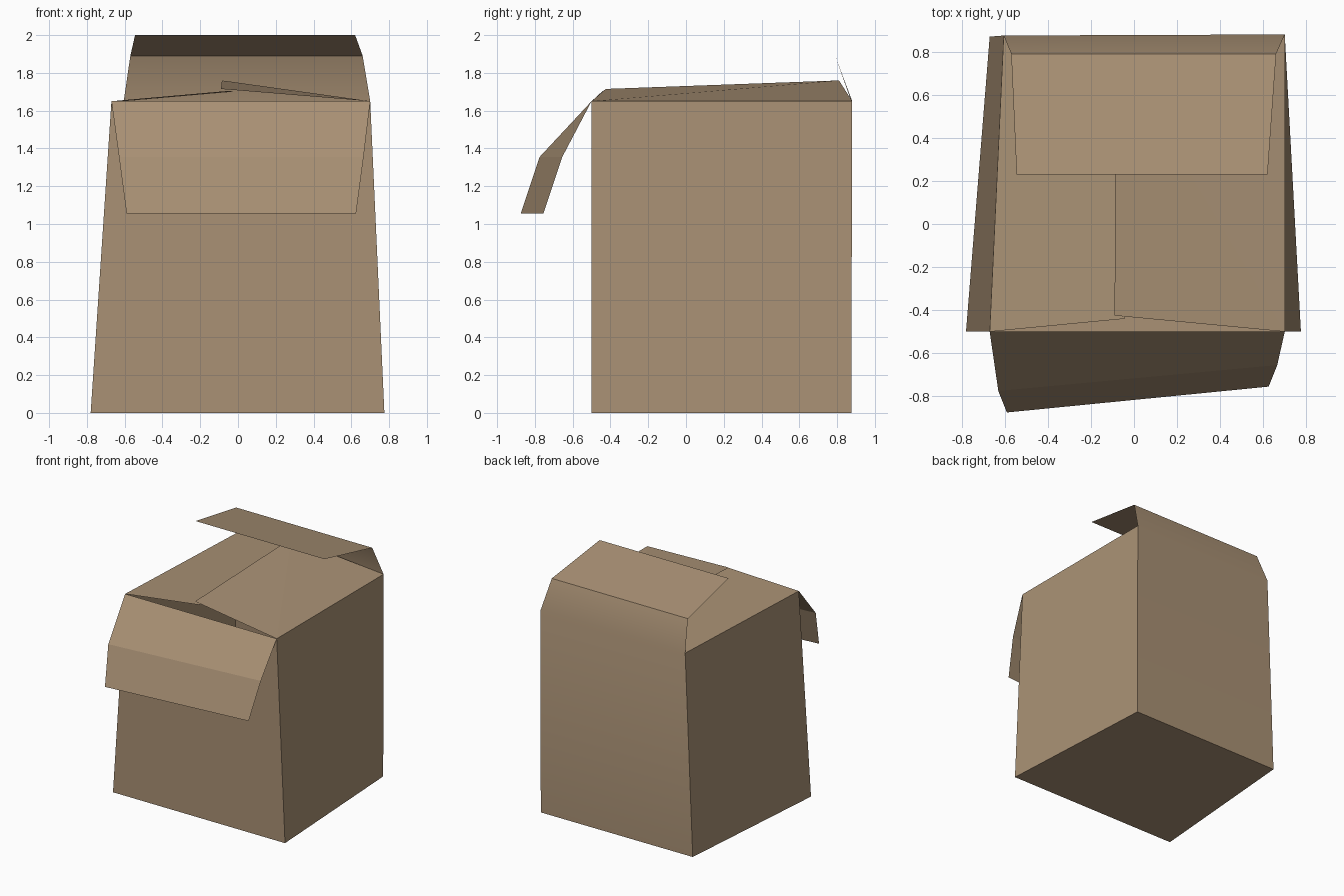
import bpy, bmesh, math

if "Cube" in bpy.data.objects:
    bpy.data.objects.remove(bpy.data.objects["Cube"])

# Single cardboard colour
card = bpy.data.materials.new("cardboard tan")
card.diffuse_color = (0.40, 0.285, 0.178, 1.0)
card.use_nodes = True
card.node_tree.nodes["Principled BSDF"].inputs["Base Color"].default_value = card.diffuse_color


def sheet(name, rows, smooth=False, diagonal=False):
    """Thin card strip: each row is a (left, right) pair of points, joined row to row."""
    bm = bmesh.new()
    pairs = [[bm.verts.new(p) for p in row] for row in rows]
    for (a, b), (c, d) in zip(pairs, pairs[1:]):
        if diagonal:                      # crease from a to d
            bm.faces.new((a, b, d))
            bm.faces.new((a, d, c))
        else:
            bm.faces.new((a, b, d, c))
    mesh = bpy.data.meshes.new(name)
    bm.to_mesh(mesh)
    bm.free()
    mesh.materials.append(card)
    ob = bpy.data.objects.new(name, mesh)
    bpy.context.collection.objects.link(ob)
    if smooth:
        bpy.ops.object.select_all(action='DESELECT')
        ob.select_set(True)
        bpy.context.view_layer.objects.active = ob
        bpy.ops.object.shade_smooth_by_angle(angle=math.radians(30))
    return ob


# Box corners: front/back, left/right, bottom/top
H = 1.65
fl0, fr0 = (-0.78, -0.50, 0), (0.775, -0.50, 0)
bl0, br0 = (-0.67, 0.87, 0), (0.70, 0.875, 0)
fl1, fr1 = (-0.67, -0.50, H), (0.70, -0.50, H)
bl1, br1 = (-0.605, 0.875, H), (0.70, 0.88, H)

# Body panels
sheet("bottom_panel", [(bl0, br0), (fl0, fr0)])
sheet("front_panel", [(fl0, fr0), (fl1, fr1)])
sheet("right_panel", [(fr0, br0), (fr1, br1)])
sheet("left_panel", [(bl0, fl0), (bl1, fl1)])

# Back panel runs softly into its raised, folded flap
sheet("back_panel_and_flap", [
    (br0, bl0),
    (br1, bl1),
    ((0.66, 0.79, 1.89), (-0.57, 0.79, 1.89)),
    ((0.62, 0.23, 2.0), (-0.545, 0.23, 2.0)),
], smooth=True)

# Front flap folded outward and hanging down
sheet("front_flap", [
    ((-0.59, -0.875, 1.055), (0.625, -0.755, 1.055)),
    ((-0.63, -0.775, 1.355), (0.665, -0.655, 1.355)),
    (fl1, fr1),
])

# Side flaps folded inward, the right one lying over the left
sheet("left_flap", [(bl1, fl1), ((-0.03, 0.81, 1.70), (-0.045, -0.44, 1.705))])
sheet("right_flap", [(fr1, br1), ((-0.09, -0.425, 1.715), (-0.085, 0.81, 1.76))],
      diagonal=True)
